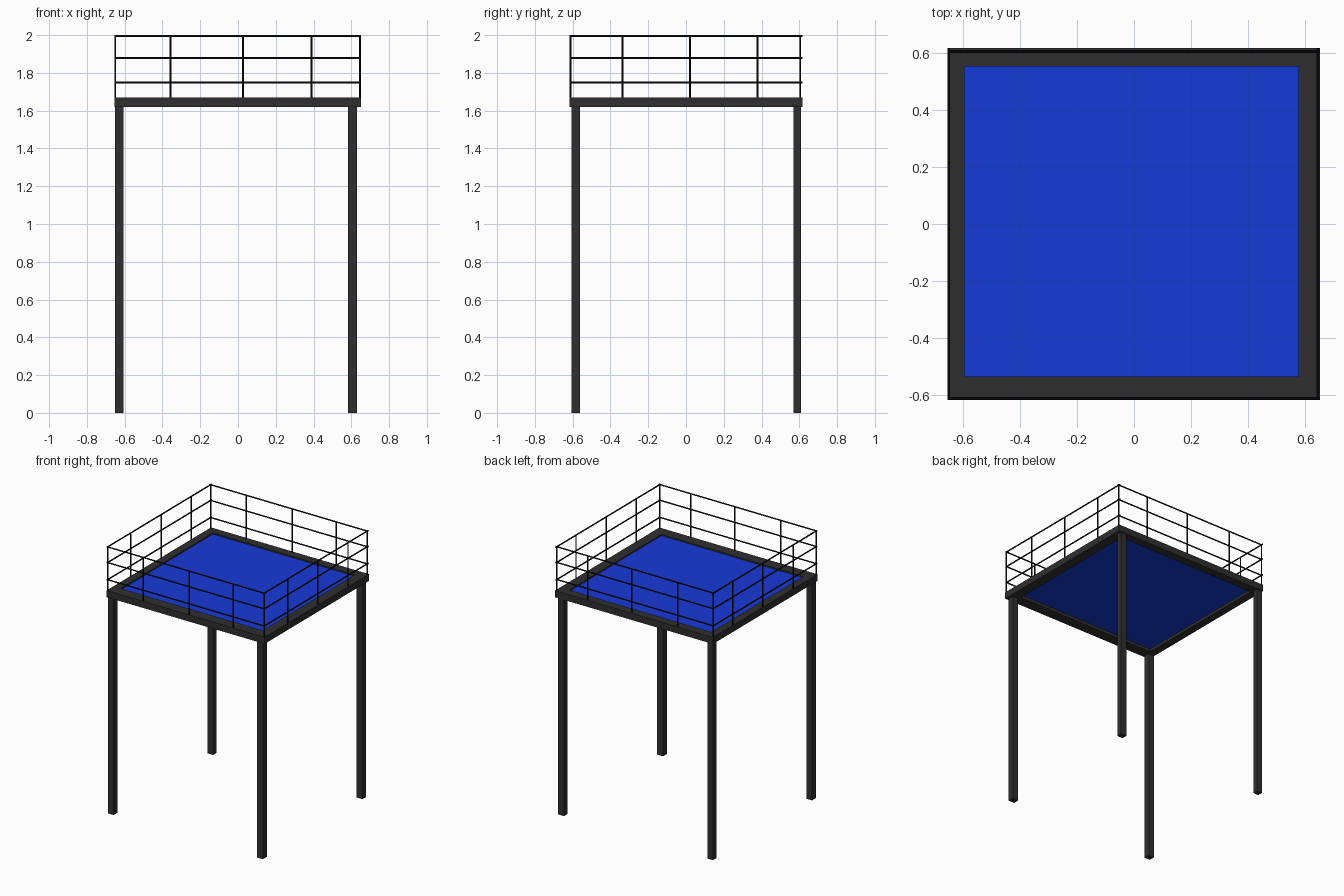
import bpy, bmesh
from mathutils import Vector

if "Cube" in bpy.data.objects:
    bpy.data.objects.remove(bpy.data.objects["Cube"])


def material(name, rgb):
    m = bpy.data.materials.new(name)
    m.diffuse_color = (*rgb, 1)
    m.use_nodes = True
    m.node_tree.nodes["Principled BSDF"].inputs["Base Color"].default_value = m.diffuse_color
    return m


steel = material("dark_steel", (0.028, 0.028, 0.028))
rail_black = material("rail_black", (0.006, 0.006, 0.006))
blue = material("blue_deck", (0.008, 0.042, 0.68))


def finish(name, bm, mat):
    bmesh.ops.recalc_face_normals(bm, faces=bm.faces)
    me = bpy.data.meshes.new(name)
    bm.to_mesh(me)
    bm.free()
    me.materials.append(mat)
    ob = bpy.data.objects.new(name, me)
    bpy.context.collection.objects.link(ob)
    return ob


def box(name, lo, hi, mat):
    lo, hi = Vector(lo), Vector(hi)
    bm = bmesh.new()
    bmesh.ops.create_cube(bm, size=1)
    bmesh.ops.scale(bm, vec=hi - lo, verts=bm.verts)
    bmesh.ops.translate(bm, vec=(lo + hi) / 2, verts=bm.verts)
    return finish(name, bm, mat)


def rod(name, a, b, r=0.005):
    a, b = Vector(a), Vector(b)
    bm = bmesh.new()
    bmesh.ops.create_cone(bm, cap_ends=True, segments=8, radius1=r, radius2=r, depth=(b - a).length)
    bmesh.ops.rotate(bm, matrix=(b - a).to_track_quat('Z', 'Y').to_matrix(), verts=bm.verts)
    bmesh.ops.translate(bm, vec=(a + b) / 2, verts=bm.verts)
    return finish(name, bm, rail_black)


# Rectangular deck frame: an outer loop and an inner loop, top and bottom
Z0, Z1 = 1.62, 1.67
outer = (-0.655, -0.617, 0.652, 0.617)
inner = (-0.595, -0.535, 0.578, 0.553)
bm = bmesh.new()
rings = []
for (x0, y0, x1, y1), z in ((outer, Z0), (outer, Z1), (inner, Z1), (inner, Z0)):
    rings.append([bm.verts.new((x, y, z)) for x, y in ((x0, y0), (x1, y0), (x1, y1), (x0, y1))])
for i in range(4):
    a, b = rings[i], rings[(i + 1) % 4]
    for j in range(4):
        k = (j + 1) % 4
        bm.faces.new((a[j], a[k], b[k], b[j]))
finish("deck_frame", bm, steel)

# Blue deck panel set inside the frame
box("deck_panel", (inner[0], inner[1], 1.642), (inner[2], inner[3], 1.66), blue)

# Four square legs
for side, x0, x1 in (("left", -0.65, -0.605), ("right", 0.582, 0.63)):
    for end, y0, y1 in (("front", -0.605, -0.56), ("back", 0.57, 0.61)):
        box(f"{end}_{side}_leg", (x0, y0, 0), (x1, y1, Z0), steel)

# Railing posts along all four edges
X = (-0.65, -0.357, 0.026, 0.389, 0.645)
Y = (-0.612, -0.336, 0.021, 0.378, 0.605)
TOP = 1.995
for i, x in enumerate(X):
    for j, y in enumerate(Y):
        if i in (0, 4) or j in (0, 4):
            rod(f"railing_post_{i}_{j}", (x, y, Z1), (x, y, TOP))

# Three horizontal rails on each side
for n, z in enumerate((1.75, 1.878, TOP)):
    for end, y in (("front", Y[0]), ("back", Y[4])):
        rod(f"{end}_rail_{n}", (X[0] - 0.005, y, z), (X[4] + 0.007, y, z))
    for side, x in (("left", X[0]), ("right", X[4])):
        rod(f"{side}_rail_{n}", (x, Y[0] - 0.005, z), (x, Y[4] + 0.012, z))
